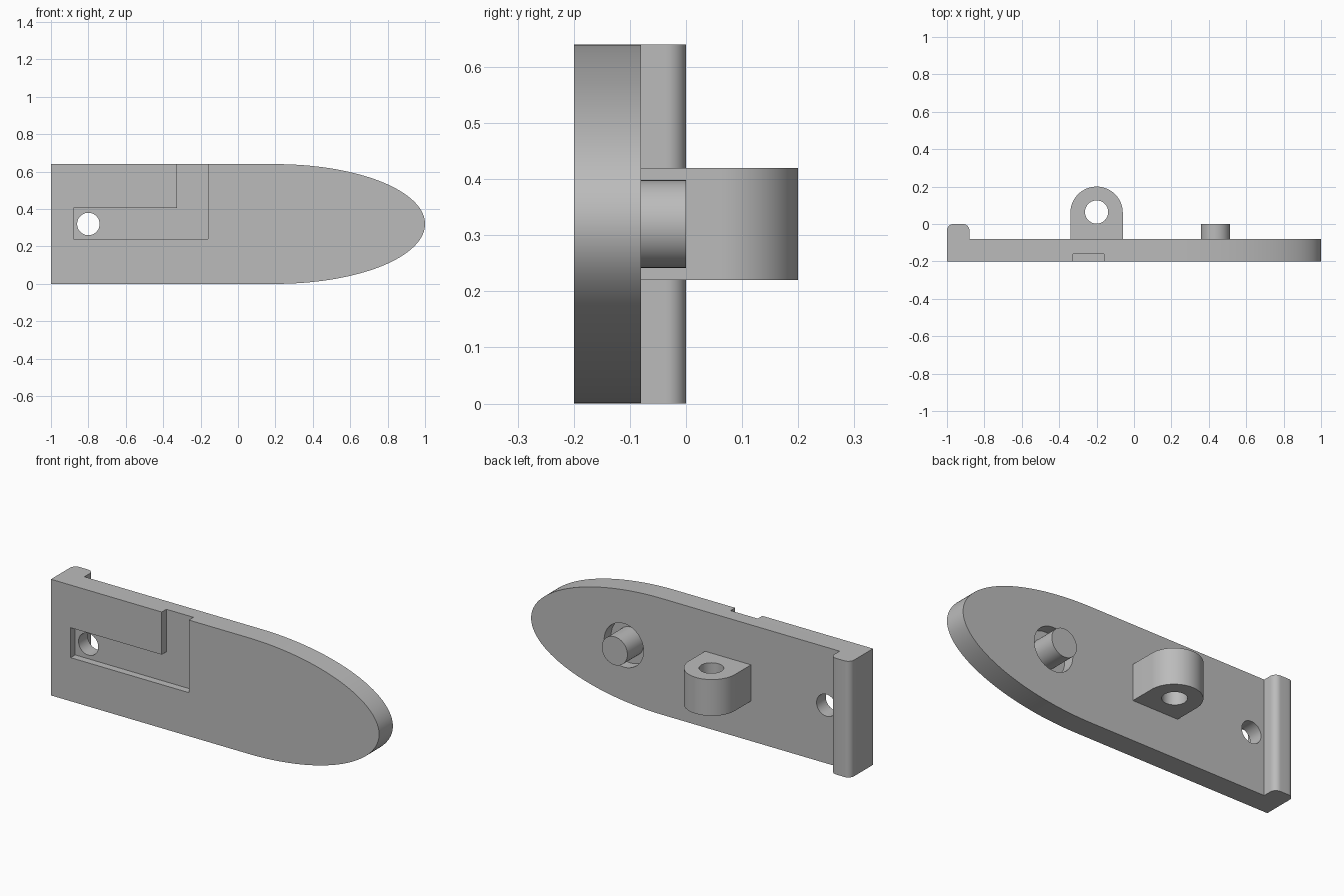
import bpy
import bmesh
from math import cos, sin, pi, radians
from mathutils import Vector

if "Cube" in bpy.data.objects:
    bpy.data.objects.remove(bpy.data.objects["Cube"], do_unlink=True)

# Single plain grey
grey = bpy.data.materials.new("plain grey")
grey.use_nodes = True
colour = (0.5, 0.5, 0.5, 1)
grey.diffuse_color = colour
grey.node_tree.nodes["Principled BSDF"].inputs["Base Color"].default_value = colour


def arc(cx, cy, rx, ry, start, end, steps):
    """Points along an elliptical arc, angles in degrees."""
    angles = [radians(start + (end - start) * i / steps) for i in range(steps + 1)]
    return [(cx + rx * cos(a), cy + ry * sin(a)) for a in angles]


def circle(cx, cy, r, steps=64):
    return arc(cx, cy, r, r, 0, 360, steps)[:-1]


def extrude(name, outline, axis, low, high):
    """Solid from a flat outline: (x, z) along y, or (x, y) along z."""
    bm = bmesh.new()
    place = (lambda u, v: (u, low, v)) if axis == "y" else (lambda u, v: (u, v, low))
    face = bm.faces.new([bm.verts.new(place(u, v)) for u, v in outline])
    moved = bmesh.ops.extrude_face_region(bm, geom=[face])["geom"]
    shift = Vector((0, high - low, 0) if axis == "y" else (0, 0, high - low))
    bmesh.ops.translate(bm, vec=shift,
                        verts=[g for g in moved if isinstance(g, bmesh.types.BMVert)])
    bmesh.ops.recalc_face_normals(bm, faces=bm.faces)
    mesh = bpy.data.meshes.new(name)
    bm.to_mesh(mesh)
    bm.free()
    mesh.materials.append(grey)
    obj = bpy.data.objects.new(name, mesh)
    bpy.context.collection.objects.link(obj)
    return obj


def combine(target, tool, operation):
    """Apply a boolean, then discard the tool."""
    bpy.context.view_layer.objects.active = target
    mod = target.modifiers.new(operation, "BOOLEAN")
    mod.operation, mod.solver, mod.object = operation, "EXACT", tool
    bpy.ops.object.modifier_apply(modifier=mod.name)
    bpy.data.objects.remove(tool, do_unlink=True)


def smooth(obj):
    bpy.ops.object.select_all(action="DESELECT")
    obj.select_set(True)
    bpy.context.view_layer.objects.active = obj
    bpy.ops.object.shade_smooth_by_angle(angle=radians(30))


HEIGHT, MID = 0.64, 0.32
FRONT, BACK = -0.2, -0.08

# Plate with a straight end and an elliptical nose
outline = [(-1, HEIGHT), (-1, 0)] + arc(0.2, MID, 0.8, MID, -90, 90, 96)
plate = extrude("base_plate", outline, "y", FRONT, BACK)

# Full-height lip with rounded outer corners
r = 0.035
lip_outline = ([(-1, BACK), (-0.88, BACK)]
               + arc(-0.88 - r, -r, r, r, 0, 90, 10)
               + arc(-1 + r, -r, r, r, 90, 180, 10))
combine(plate, extrude("end_lip", lip_outline, "z", 0, HEIGHT), "UNION")

# L-shaped channel in the front, open at the top edge
channel = [(-0.88, 0.24), (-0.16, 0.24), (-0.16, 0.74),
           (-0.325, 0.74), (-0.325, 0.405), (-0.88, 0.405)]
combine(plate, extrude("channel_cutter", channel, "y", -0.3, -0.16), "DIFFERENCE")

# Through hole at the channel's end
combine(plate, extrude("hole_cutter", circle(-0.8, MID, 0.06), "y", -0.3, 0.1), "DIFFERENCE")

# Round recess that surrounds the pin
RECESS = BACK - 0.06
combine(plate, extrude("recess_cutter", circle(0.435, MID, 0.12), "y", RECESS, 0.1), "DIFFERENCE")
smooth(plate)

# Pin rising from the recess floor
smooth(extrude("pin", circle(0.435, MID, 0.078), "y", RECESS, 0))

# Rounded lug with a vertical eye
lug_outline = [(-0.34, BACK), (-0.06, BACK)] + arc(-0.2, 0.06, 0.14, 0.14, 0, 180, 48)
lug = extrude("lug", lug_outline, "z", 0.22, 0.42)
combine(lug, extrude("eye_cutter", circle(-0.2, 0.064, 0.062), "z", 0, 0.7), "DIFFERENCE")
smooth(lug)
